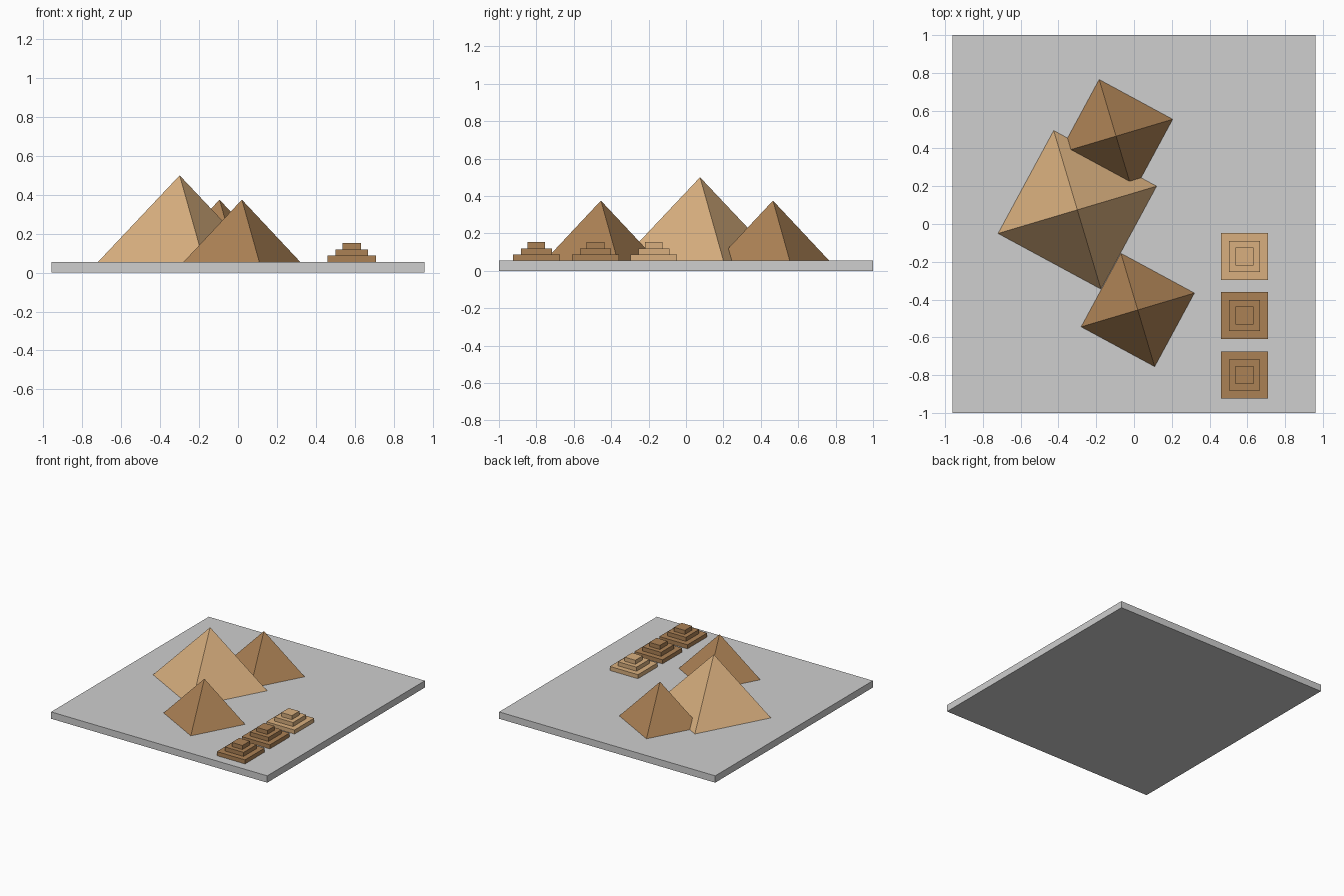
import bpy
import math

cube = bpy.data.objects.get("Cube")
if cube:
    bpy.data.objects.remove(cube, do_unlink=True)


def make_material(name, rgb):
    mat = bpy.data.materials.new(name)
    mat.use_nodes = True
    color = (*rgb, 1.0)
    mat.diffuse_color = color
    mat.node_tree.nodes["Principled BSDF"].inputs["Base Color"].default_value = color
    return mat


GREY = make_material("stone grey", (0.62, 0.62, 0.62))
TAN = make_material("light sand", (0.69, 0.43, 0.21))
BROWN = make_material("dark sand", (0.41, 0.22, 0.09))

GROUND = 0.055
TURN = math.radians(16.6)


def box(name, size, x, y, bottom, mat):
    bpy.ops.mesh.primitive_cube_add(size=1, location=(x, y, bottom + size[2] / 2))
    obj = bpy.context.object
    obj.name = name
    obj.scale = size
    bpy.ops.object.transform_apply(location=False, rotation=False, scale=True)
    obj.data.materials.append(mat)


def pyramid(name, radius, top, x, y, mat):
    height = top - GROUND
    bpy.ops.mesh.primitive_cone_add(vertices=4, radius1=radius, radius2=0, depth=height,
                                    location=(x, y, GROUND + height / 2),
                                    rotation=(0, 0, TURN))
    obj = bpy.context.object
    obj.name = name
    obj.data.materials.append(mat)


# Ground slab
box("ground_slab", (1.92, 2.0, GROUND), 0, 0, 0, GREY)

# Large pyramids, all turned the same way
pyramid("great_pyramid", 0.438, 0.50, -0.30, 0.075, TAN)
pyramid("front_pyramid", 0.313, 0.375, 0.02, -0.455, BROWN)
pyramid("back_pyramid", 0.313, 0.375, -0.095, 0.465, BROWN)

# Row of small stepped pyramids
STEP = 0.0325
rows = (("back", -0.172, TAN), ("middle", -0.484, BROWN), ("front", -0.80, BROWN))
for label, y, mat in rows:
    for i, width in enumerate((0.25, 0.165, 0.094)):
        box(f"{label}_step_{i + 1}", (width, width, STEP), 0.585, y, GROUND + i * STEP, mat)
